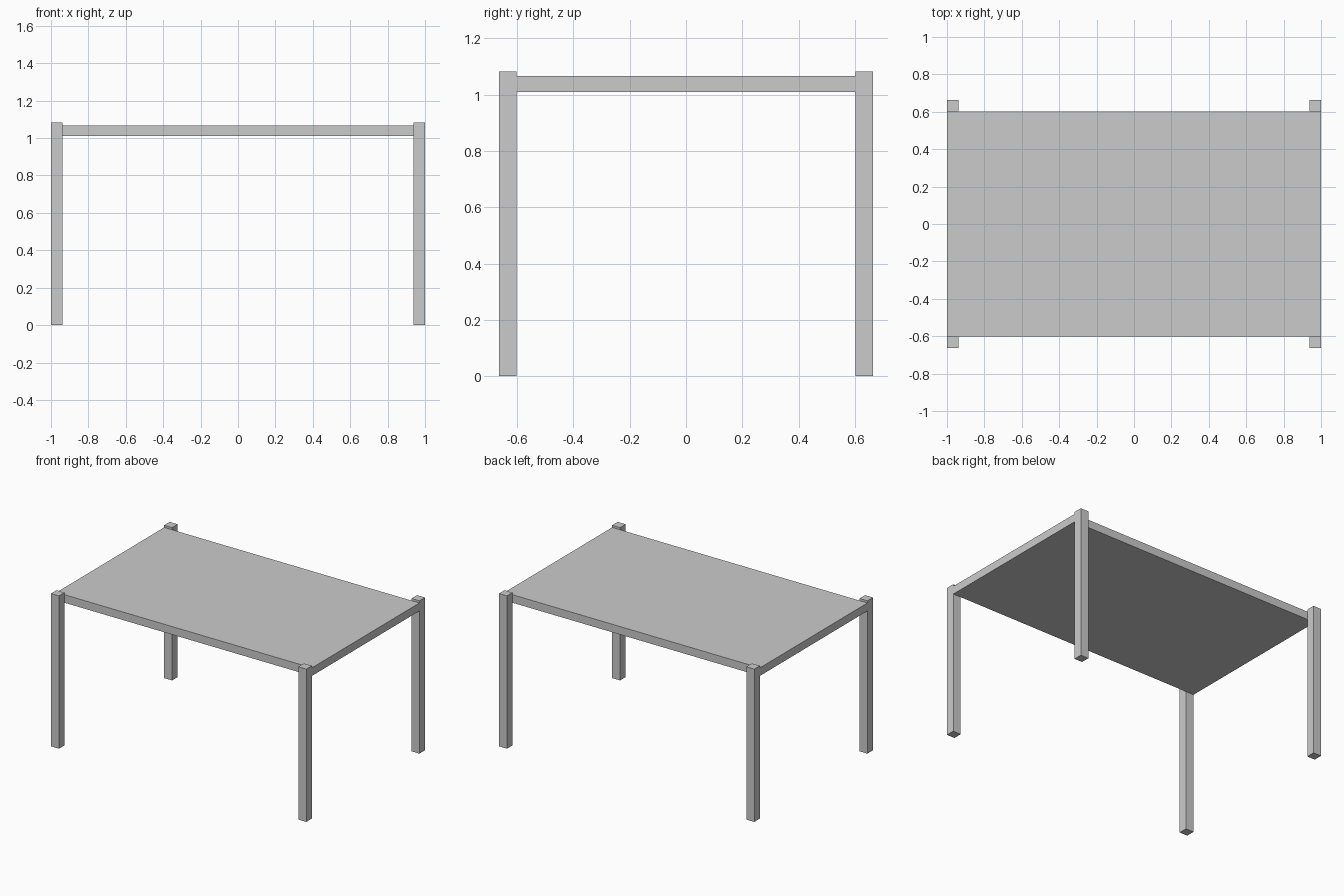
import bpy

if "Cube" in bpy.data.objects:
    bpy.data.objects.remove(bpy.data.objects["Cube"])


def box(name, lo, hi):
    """Axis-aligned box between two corners."""
    bpy.ops.mesh.primitive_cube_add(size=1, location=[(a + b) / 2 for a, b in zip(lo, hi)])
    obj = bpy.context.object
    obj.name = name
    obj.scale = [b - a for a, b in zip(lo, hi)]
    bpy.ops.object.transform_apply(location=False, rotation=False, scale=True)
    return obj


# Solid table top, flush with the outer leg faces at both ends
box("table_top", (-1, -0.602, 1.01), (1, 0.602, 1.067))

# Square legs against the long sides, rising slightly above the top
LEG = 0.062
for side_y, row in ((-1, "front"), (1, "back")):
    for side_x, end in ((-1, "left"), (1, "right")):
        x = side_x * (1 - LEG / 2)
        y = side_y * (0.602 + LEG / 2)
        box(f"{row}_{end}_leg",
            (x - LEG / 2, y - LEG / 2, 0),
            (x + LEG / 2, y + LEG / 2, 1.082))
